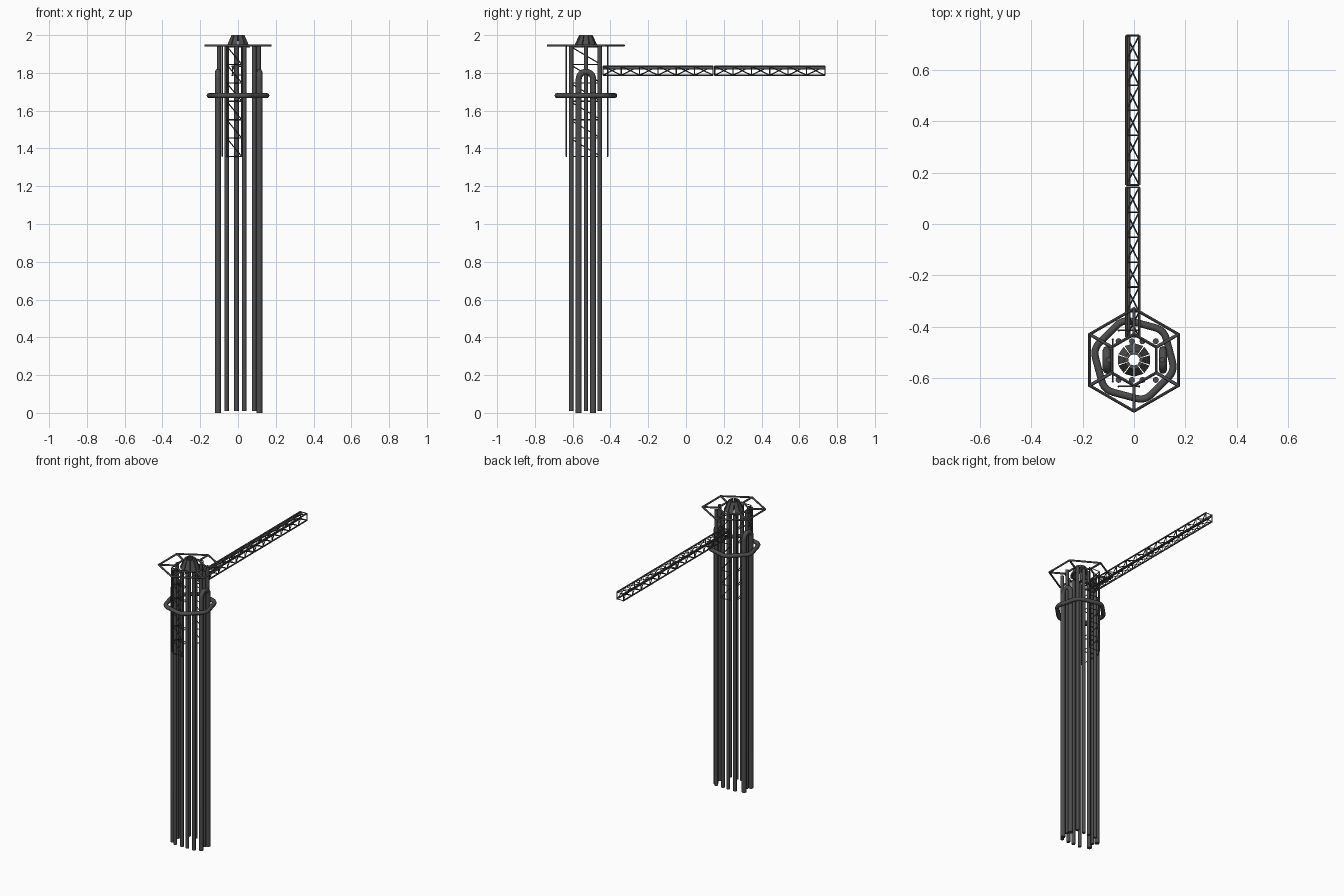
import bpy
from math import sin, cos, pi, radians
from mathutils import Vector

if "Cube" in bpy.data.objects:
    bpy.data.objects.remove(bpy.data.objects["Cube"])

CY = -0.53  # tower centre in y
mat = bpy.data.materials.new("dark_grey_metal")
mat.diffuse_color = (0.075, 0.075, 0.075, 1)
mat.use_nodes = True
mat.node_tree.nodes["Principled BSDF"].inputs["Base Color"].default_value = mat.diffuse_color


def tubes(name, paths, r, cyclic=False, res=2):
    """One object made of round bars that follow the given paths."""
    cu = bpy.data.curves.new(name, 'CURVE')
    cu.dimensions = '3D'
    cu.bevel_depth = r
    cu.bevel_resolution = res
    cu.use_fill_caps = True
    for p in paths:
        s = cu.splines.new('POLY')
        s.points.add(len(p) - 1)
        for pt, co in zip(s.points, p):
            pt.co = (*co, 1)
        s.use_cyclic_u = cyclic
    ob = bpy.data.objects.new(name, cu)
    bpy.context.collection.objects.link(ob)
    bpy.ops.object.select_all(action='DESELECT')
    ob.select_set(True)
    bpy.context.view_layer.objects.active = ob
    bpy.ops.object.convert(target='MESH')
    ob = bpy.context.object
    ob.data.materials.clear()
    ob.data.materials.append(mat)
    bpy.ops.object.shade_smooth_by_angle(angle=radians(50))
    return ob


def polygon(r, z, start, n=6):
    return [Vector((r * cos(start + 2 * pi * i / n), CY + r * sin(start + 2 * pi * i / n), z))
            for i in range(n)]


def rounded(pts, t=0.22, steps=5):
    out = []
    for i, b in enumerate(pts):
        a, c = pts[i - 1], pts[(i + 1) % len(pts)]
        p, q = b.lerp(a, t), b.lerp(c, t)
        for k in range(steps + 1):
            u = k / steps
            out.append(p.lerp(b, u).lerp(b.lerp(q, u), u))
    return out


def lattice(a, b, step, n):
    """Rungs and diagonals between two parallel rails."""
    a, b, step = Vector(a), Vector(b), Vector(step)
    out = [(a + step * i, b + step * i) for i in range(n + 1)]
    out += [(a + step * (i + 1), b + step * i) for i in range(n)]
    return out


# straight riser pipes, front and back rows
tubes("riser_pipes", [[(x, y, 0.01), (x, y, 1.94)]
                      for y in (-0.608, -0.457) for x in (-0.06, -0.008, 0.033, 0.085)], 0.012)

# side pipes joined by a bend at the top
for name, x in (("left_bent_pipe", -0.106), ("right_bent_pipe", 0.113)):
    bend = [(x, CY - 0.038 * cos(pi * i / 12), 1.768 + 0.038 * sin(pi * i / 12))
            for i in range(13)]
    tubes(name, [[(x, CY - 0.038, 0)] + bend + [(x, CY + 0.038, 0)]], 0.016)
tubes("tall_side_pipes", [[(x, CY, 0.01), (x, CY, 1.94)] for x in (-0.1, 0.11)], 0.011)

# thick collar pipe
tubes("collar_ring", [rounded(polygon(0.165, 1.68, radians(-15)))], 0.014, True)

# hexagonal top frame with spokes
outer = polygon(0.2, 1.945, pi / 2)
inner = polygon(0.1, 1.945, pi / 2)
tubes("top_frame_rings", [outer, inner], 0.0065, True)
tubes("top_frame_spokes", list(zip(inner, outer)), 0.0065)

# open crown of sloping plates
verts, faces = [], []
N = 10
for i in range(N):
    k = len(verts)
    for r, z in ((0.065, 1.935), (0.036, 2.0), (0.022, 2.0), (0.05, 1.935)):
        for s in (-0.44, 0.44):
            t = 2 * pi * (i + s) / N
            verts.append((r * cos(t), CY + r * sin(t), z))
    for j in range(4):
        m = (j + 1) % 4
        faces.append((k + 2 * j, k + 2 * j + 1, k + 2 * m + 1, k + 2 * m))
    faces += [(k + 6, k + 4, k + 2, k), (k + 1, k + 3, k + 5, k + 7)]
me = bpy.data.meshes.new("crown_plates")
me.from_pydata(verts, [], faces)
me.materials.append(mat)
bpy.context.collection.objects.link(bpy.data.objects.new("crown_plates", me))

# upright lattice panels around the tower head
up = (0, 0, 0.585 / 6)
for name, a, b in (("front_lattice", (-0.06, -0.633), (0.02, -0.633)),
                   ("back_lattice", (-0.06, -0.415), (0.02, -0.415)),
                   ("left_lattice", (-0.083, -0.615), (-0.083, -0.45))):
    a, b = (*a, 1.357), (*b, 1.357)
    tubes(name + "_rails", [[p, (p[0], p[1], 1.942)] for p in (a, b)], 0.0045, res=1)
    tubes(name + "_braces", lattice(a, b, up, 6), 0.003, res=0)

# horizontal boom in two box-truss sections
X0, X1, Z0, Z1 = -0.03, 0.02, 1.788, 1.835
corners = [(X0, Z0), (X1, Z0), (X1, Z1), (X0, Z1)]
for name, y0 in (("inner_boom", -0.44), ("outer_boom", 0.152)):
    L = 0.583
    tubes(name + "_rails", [[(x, y0, z), (x, y0 + L, z)] for x, z in corners], 0.005, res=1)
    braces = []
    for i in range(4):
        (ax, az), (bx, bz) = corners[i], corners[(i + 1) % 4]
        braces += lattice((ax, y0, az), (bx, y0, bz), (0, L / 6, 0), 6)
    tubes(name + "_braces", braces, 0.003, res=0)
    tubes(name + "_pipe", [[(-0.022, y0, 1.825), (-0.022, y0 + L, 1.825)]], 0.008)
